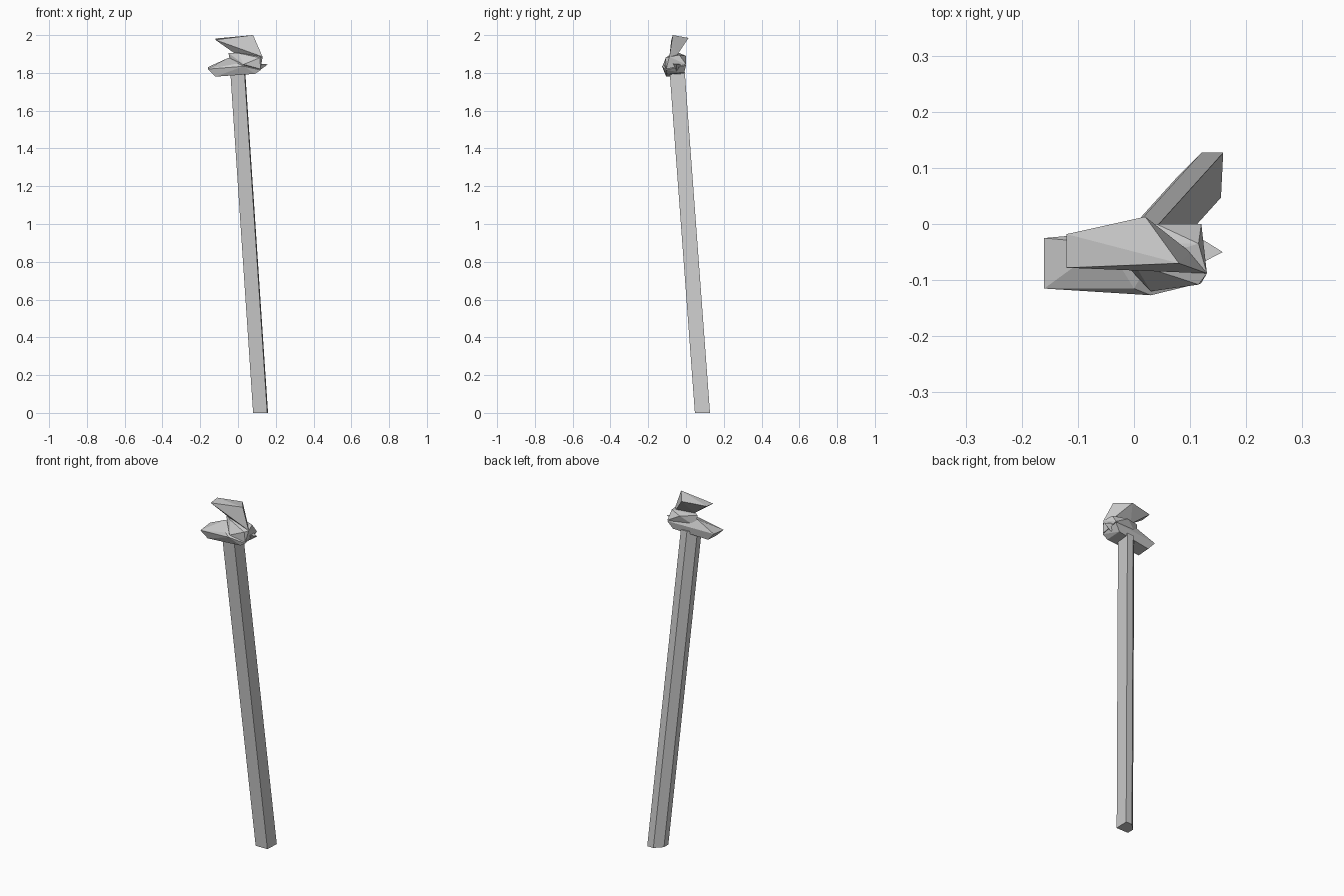
import bpy, bmesh


def make_object(name, bm):
    bmesh.ops.recalc_face_normals(bm, faces=bm.faces)
    mesh = bpy.data.meshes.new(name)
    bm.to_mesh(mesh)
    bm.free()
    obj = bpy.data.objects.new(name, mesh)
    bpy.context.collection.objects.link(obj)
    return obj


def faceted(name, points):
    """Faceted chunk wrapped around a few corner points."""
    bm = bmesh.new()
    for p in points:
        bm.verts.new(p)
    res = bmesh.ops.convex_hull(bm, input=bm.verts)
    loose = [g for g in res["geom_interior"] if isinstance(g, bmesh.types.BMVert)]
    bmesh.ops.delete(bm, geom=loose, context='VERTS')
    return make_object(name, bm)


# Leaning shaft: square section with one chamfered back corner
section = [(0.08, 0.047), (0.155, 0.047), (0.159, 0.127), (0.12, 0.127), (0.08, 0.087)]
bm = bmesh.new()
base = bm.faces.new([bm.verts.new((x, y, 0)) for x, y in section])
ext = bmesh.ops.extrude_face_region(bm, geom=[base], use_keep_orig=True)
top = [g for g in ext["geom"] if isinstance(g, bmesh.types.BMVert)]
bmesh.ops.translate(bm, verts=top, vec=(-0.121, -0.134, 1.81))
make_object("shaft", bm)

# Lower jaw of the head, wedge pointing left
faceted("lower_jaw", [
    (-0.16, -0.025, 1.83), (-0.16, -0.115, 1.82),
    (-0.12, -0.105, 1.78), (-0.12, -0.03, 1.785),
    (0.09, -0.105, 1.795), (0.09, -0.01, 1.80),
    (0.12, -0.105, 1.815), (0.12, 0.0, 1.84),
    (0.03, -0.127, 1.835), (0.0, -0.115, 1.85),
    (-0.05, -0.035, 1.88), (0.05, -0.03, 1.87),
])

# Knuckle joining the jaw and the upper blade
faceted("knuckle", [
    (0.0, -0.085, 1.83), (0.12, -0.105, 1.82), (0.03, -0.12, 1.845),
    (0.12, 0.0, 1.845), (-0.04, -0.03, 1.84),
    (0.13, -0.088, 1.885), (0.115, -0.108, 1.88), (0.115, -0.035, 1.895),
    (0.04, 0.0, 1.89), (-0.05, -0.035, 1.905), (0.0, -0.07, 1.905),
])

# Upper blade flaring up and to the left
faceted("upper_blade", [
    (-0.12, -0.078, 1.975), (-0.12, -0.018, 1.982),
    (0.02, 0.013, 1.985), (0.08, -0.07, 2.0),
    (0.13, -0.088, 1.885), (0.10, -0.05, 1.89), (-0.02, -0.05, 1.905),
])

# Small side spike
faceted("spike", [
    (0.158, -0.05, 1.845), (0.11, -0.02, 1.845),
    (0.11, -0.075, 1.85), (0.11, -0.05, 1.81),
])
